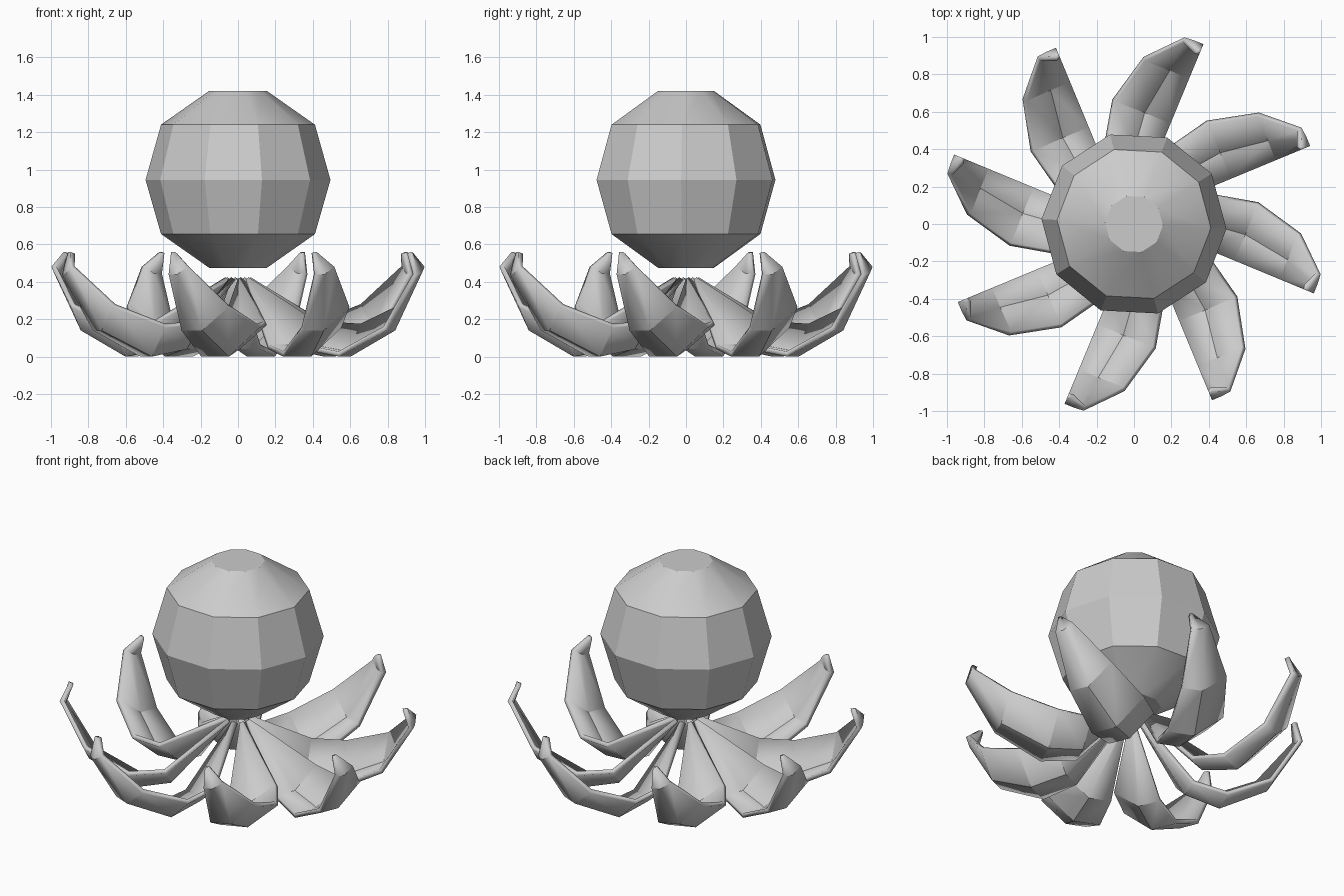
import bpy
import bmesh
import math
from mathutils import Matrix, Vector

old = bpy.data.objects.get("Cube")
if old:
    bpy.data.objects.remove(old, do_unlink=True)

GREY = (0.6, 0.6, 0.6, 1.0)
grey = bpy.data.materials.new("plain_grey")
grey.use_nodes = True
grey.diffuse_color = GREY
grey.node_tree.nodes["Principled BSDF"].inputs["Base Color"].default_value = GREY


def add_object(name, bm):
    """Turn a bmesh into a named grey object."""
    mesh = bpy.data.meshes.new(name)
    bm.to_mesh(mesh)
    bm.free()
    mesh.materials.append(grey)
    obj = bpy.data.objects.new(name, mesh)
    bpy.context.collection.objects.link(obj)
    return obj


def smooth(obj):
    bpy.ops.object.select_all(action="DESELECT")
    obj.select_set(True)
    bpy.context.view_layer.objects.active = obj
    bpy.ops.object.shade_smooth_by_angle(angle=math.radians(30))


# Head: ten-sided faceted ball with flat caps, as (radius, height) rings
SIDES = 10
HEAD = [(0.155, 0.475), (0.412, 0.655), (0.495, 0.945), (0.412, 1.24), (0.155, 1.42)]
bm = bmesh.new()
rings = []
for radius, height in HEAD:
    angles = [math.radians(-3) + math.tau * i / SIDES for i in range(SIDES)]
    rings.append([bm.verts.new((radius * math.cos(a), radius * math.sin(a), height))
                  for a in angles])
for low, high in zip(rings, rings[1:]):
    for i in range(SIDES):
        j = (i + 1) % SIDES
        bm.faces.new((low[i], low[j], high[j], high[i]))
bm.faces.new(rings[0][::-1])
bm.faces.new(rings[-1])
smooth(add_object("head", bm))

# Tentacle rows: reach, floor height, mid width, rim width, rim rise
INNER = 0.025
ROWS = [
    (0.04, 0.40, 0.035, 0.05, 0.01),
    (0.36, 0.04, 0.16, 0.315, 0.13),
    (0.575, 0.0, 0.185, 0.362, 0.155),
    (0.85, 0.14, 0.145, 0.295, 0.125),
    (1.03, 0.44, 0.075, 0.133, 0.04),
    (0.995, 0.56, 0.035, 0.045, 0.0),
]


def tentacle(name, angle):
    """Cupped half-leaf plate that rises to the hub and curls up at the tip."""
    bm = bmesh.new()
    grid = []
    for reach, floor, mid, rim, rise in ROWS:
        grid.append([bm.verts.new((reach, INNER, floor)),
                     bm.verts.new((reach, mid, floor)),
                     bm.verts.new((reach - 0.005, rim, floor + rise))])
    for a, b in zip(grid, grid[1:]):
        for i in range(2):
            bm.faces.new((a[i], b[i], b[i + 1], a[i + 1]))
    bm.transform(Matrix.Rotation(angle, 4, "Z"))
    obj = add_object(name, bm)
    solid = obj.modifiers.new("thickness", "SOLIDIFY")
    solid.thickness = 0.028
    solid.offset = 1.0
    smooth(obj)


for k in range(8):
    tentacle(f"tentacle_{k + 1}", math.radians(22.5 + 45 * k))
